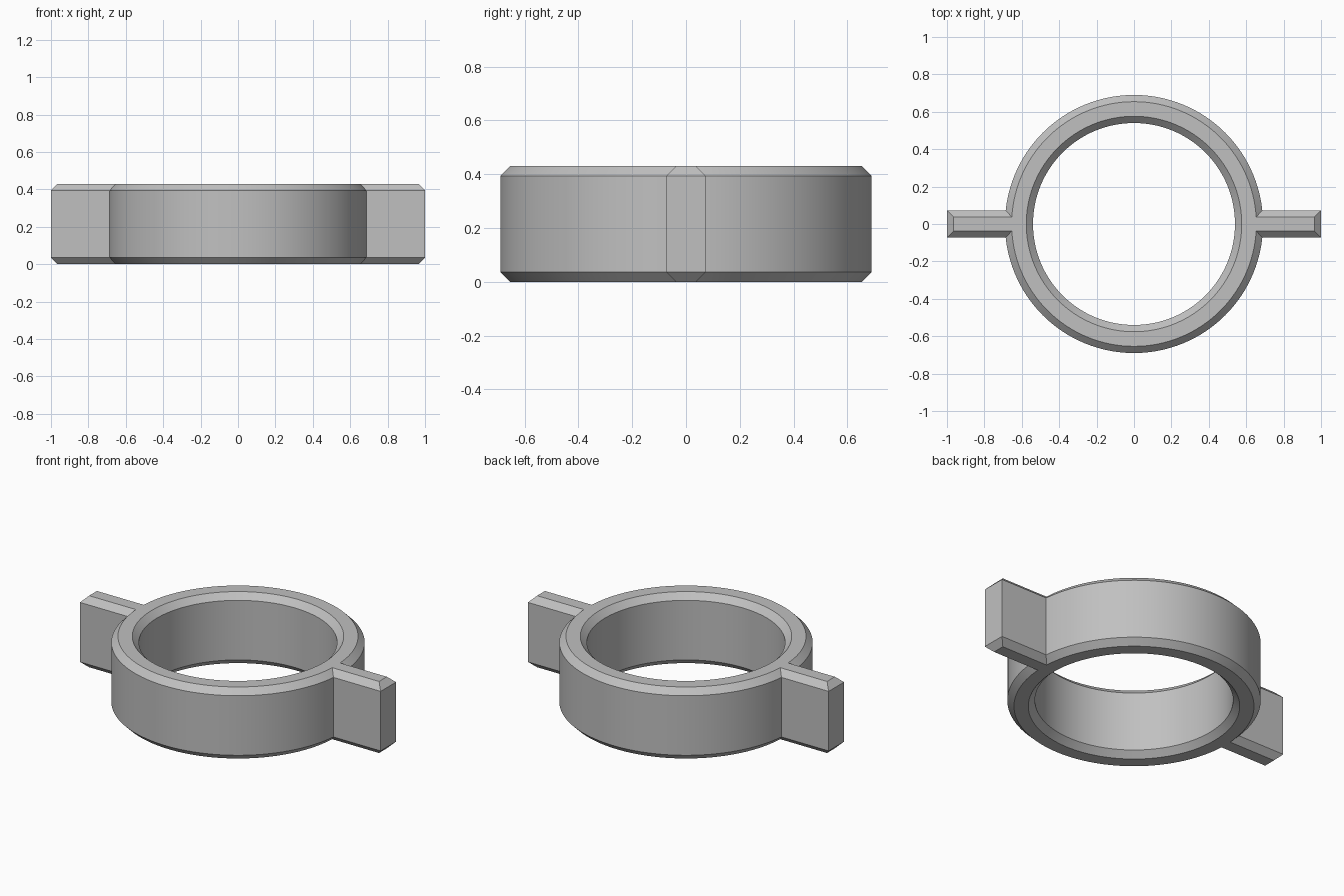
import bpy
import bmesh
from math import cos, sin, tau

if "Cube" in bpy.data.objects:
    bpy.data.objects.remove(bpy.data.objects["Cube"])

HEIGHT, CHAMFER = 0.43, 0.036
OUTER, INNER = 0.69, 0.54
TAB_HALF, TAB_ROOT, TAB_END = 0.073, 0.62, 1.0
SEGMENTS = 128

grey = bpy.data.materials.new("plain grey")
grey.use_nodes = True
colour = (0.53, 0.53, 0.53, 1)
grey.diffuse_color = colour
grey.node_tree.nodes["Principled BSDF"].inputs["Base Color"].default_value = colour


def bridge(bm, loops, closed):
    """Join equal-length vertex loops with quads."""
    count = len(loops)
    for i in range(count if closed else count - 1):
        a, b = loops[i], loops[(i + 1) % count]
        for j in range(len(a)):
            k = (j + 1) % len(a)
            bm.faces.new((a[j], a[k], b[k], b[j]))


def finish(bm, name):
    bmesh.ops.recalc_face_normals(bm, faces=bm.faces)
    mesh = bpy.data.meshes.new(name)
    bm.to_mesh(mesh)
    bm.free()
    mesh.materials.append(grey)
    obj = bpy.data.objects.new(name, mesh)
    bpy.context.collection.objects.link(obj)
    return obj


# Each level is a height and the chamfer inset at that height
levels = [(0, CHAMFER), (CHAMFER, 0), (HEIGHT - CHAMFER, 0), (HEIGHT, CHAMFER)]


def make_ring():
    profile = [(OUTER - inset, z) for z, inset in levels]
    profile += [(INNER + inset, z) for z, inset in reversed(levels)]
    bm = bmesh.new()
    loops = [[bm.verts.new((r * cos(tau * i / SEGMENTS), r * sin(tau * i / SEGMENTS), z))
              for i in range(SEGMENTS)] for r, z in profile]
    bridge(bm, loops, closed=True)
    return finish(bm, "ring_collar")


def make_tab(name, side):
    # The root stays square so the chamfers run into the ring
    bm = bmesh.new()
    loops = []
    for z, inset in levels:
        w, end = TAB_HALF - inset, TAB_END - inset
        corners = [(TAB_ROOT, -w), (end, -w), (end, w), (TAB_ROOT, w)]
        loops.append([bm.verts.new((side * x, y, z)) for x, y in corners])
    bridge(bm, loops, closed=False)
    bm.faces.new(loops[0])
    bm.faces.new(loops[-1])
    return finish(bm, name)


# Fuse the two side tabs into the ring
ring = make_ring()
bpy.context.view_layer.objects.active = ring
for name, side in (("left_tab", 1), ("right_tab", -1)):
    tab = make_tab(name, side)
    union = ring.modifiers.new(name, "BOOLEAN")
    union.operation = "UNION"
    union.solver = "EXACT"
    union.object = tab
    bpy.ops.object.modifier_apply(modifier=union.name)
    bpy.data.objects.remove(tab)

# Smooth round walls with crisp chamfer edges
bpy.ops.object.select_all(action="DESELECT")
ring.select_set(True)
bpy.ops.object.shade_smooth_by_angle(angle=0.4)
